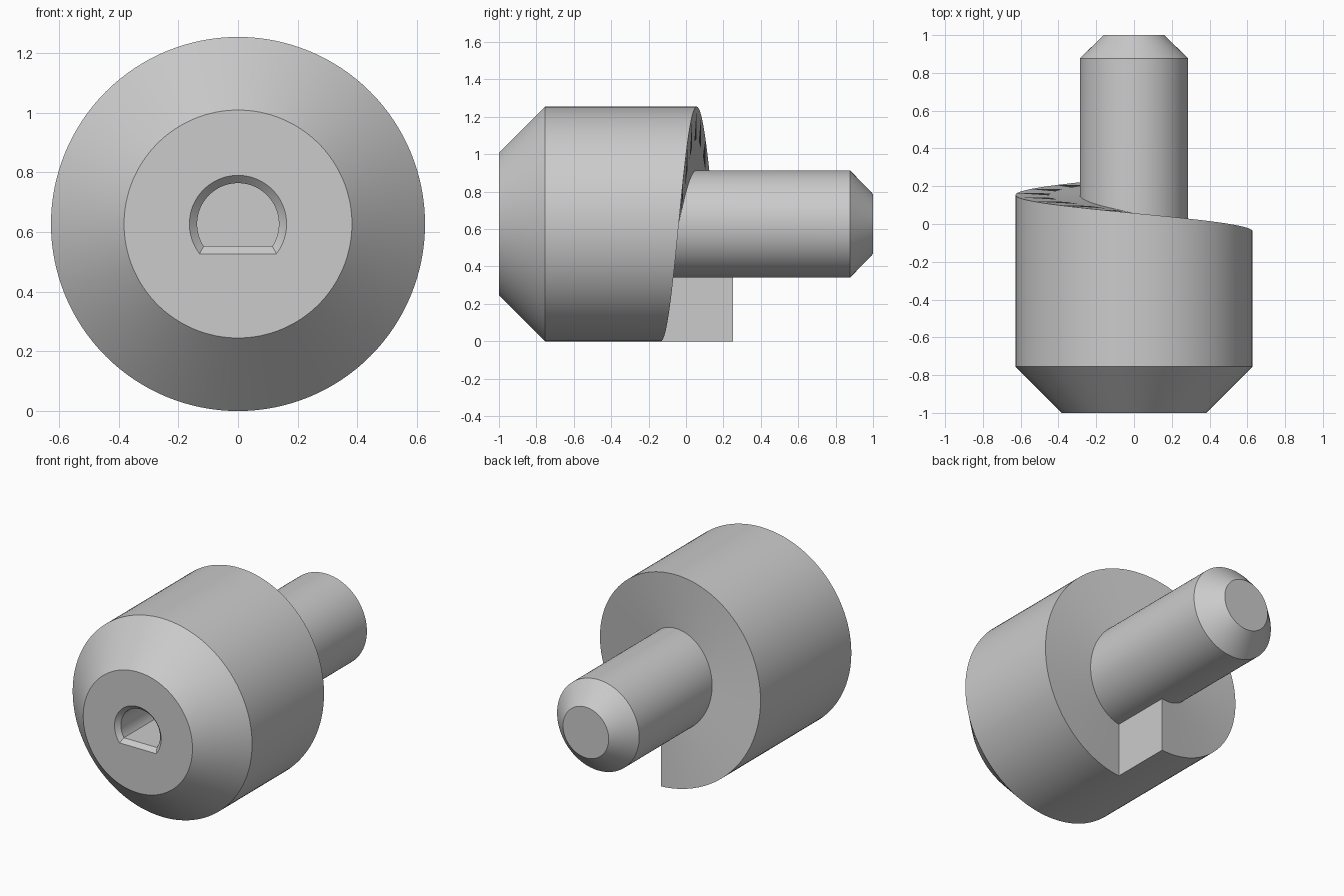
import bpy
import bmesh
from math import asin, cos, pi, sin

if "Cube" in bpy.data.objects:
    bpy.data.objects.remove(bpy.data.objects["Cube"])

SEGMENTS = 128
BODY_R, SHAFT_R = 0.627, 0.287
AXIS_Z = BODY_R
RAMP_LOW, RAMP_HIGH = -0.135, 0.25

grey = bpy.data.materials.new("plain grey")
grey.use_nodes = True
grey.diffuse_color = (0.6, 0.6, 0.6, 1)
grey.node_tree.nodes["Principled BSDF"].inputs["Base Color"].default_value = (0.6, 0.6, 0.6, 1)


def finish(bm, name):
    bmesh.ops.remove_doubles(bm, verts=bm.verts, dist=1e-5)
    bmesh.ops.recalc_face_normals(bm, faces=bm.faces)
    mesh = bpy.data.meshes.new(name)
    bm.to_mesh(mesh)
    bm.free()
    mesh.materials.append(grey)
    obj = bpy.data.objects.new(name, mesh)
    bpy.context.collection.objects.link(obj)
    return obj


# Turned body and shaft, with a one-turn helical ramp between them
def turned_profile(ramp_y):
    return [(0.382, -1), (BODY_R, -0.755), (BODY_R, ramp_y),
            (SHAFT_R, ramp_y), (SHAFT_R, 0.877), (0.16, 1)]


bm = bmesh.new()
rings = []
for i in range(SEGMENTS + 1):
    t = i / SEGMENTS
    a = 2 * pi * t - pi / 2
    ramp_y = RAMP_LOW + (RAMP_HIGH - RAMP_LOW) * t
    rings.append([bm.verts.new((r * cos(a), y, AXIS_Z + r * sin(a)))
                  for r, y in turned_profile(ramp_y)])
first, last = rings[0], rings[-1]
for a, b in zip(rings, rings[1:]):
    for k in range(len(a) - 1):
        loop = [a[k], b[k], b[k + 1], a[k + 1]]
        if b is last and k == 1:
            loop.insert(2, first[2])      # body wall meets the foot of the step
        if a is first and k == 3:
            loop.append(last[3])          # shaft wall meets the top of the step
        bm.faces.new(loop)
bm.faces.new([r[0] for r in rings[:-1]])
bm.faces.new([r[-1] for r in rings[:-1]])
bm.faces.new([first[2], first[3], last[3], last[2]])  # step face
body = finish(bm, "cam_body_with_shaft")

# D-shaped bore with a chamfered mouth
BORE_R, BORE_FLAT, CHAMFER = 0.137, 0.074, 0.026


def d_ring(bm, grow, y):
    r, flat = BORE_R + grow, BORE_FLAT + grow
    start = -asin(flat / r)
    sweep = pi - 2 * start
    angles = [start + sweep * i / 64 for i in range(65)]
    return [bm.verts.new((r * cos(a), y, AXIS_Z + r * sin(a))) for a in angles]


bm = bmesh.new()
bore = [d_ring(bm, CHAMFER + 0.01, -1.01), d_ring(bm, 0, CHAMFER - 1), d_ring(bm, 0, -0.25)]
for a, b in zip(bore, bore[1:]):
    for i in range(len(a)):
        j = (i + 1) % len(a)
        bm.faces.new([a[i], a[j], b[j], b[i]])
bm.faces.new(bore[0])
bm.faces.new(bore[-1])
cutter = finish(bm, "bore_cutter")
cutter.hide_render = True

cut = body.modifiers.new("bore", "BOOLEAN")
cut.operation = "DIFFERENCE"
cut.solver = "EXACT"
cut.object = cutter

bpy.ops.object.select_all(action="DESELECT")
body.select_set(True)
bpy.context.view_layer.objects.active = body
bpy.ops.object.modifier_apply(modifier=cut.name)
bpy.data.objects.remove(cutter)
bpy.ops.object.shade_smooth_by_angle(angle=pi / 6)
